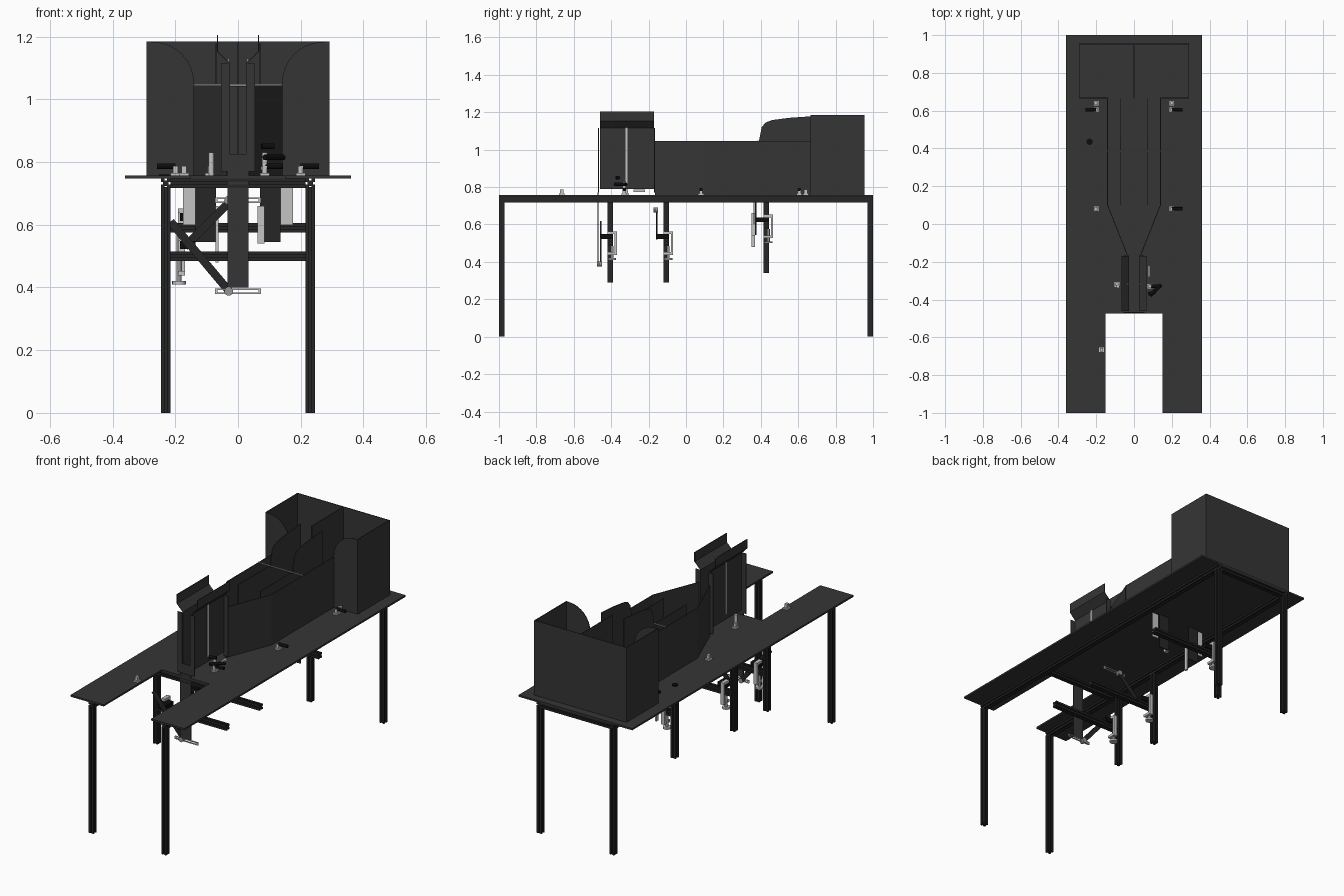
import bpy, bmesh, math
from mathutils import Vector

if "Cube" in bpy.data.objects:
    bpy.data.objects.remove(bpy.data.objects["Cube"])


def material(name, v):
    m = bpy.data.materials.new(name)
    m.use_nodes = True
    c = (v, v, v, 1)
    m.diffuse_color = c
    m.node_tree.nodes["Principled BSDF"].inputs["Base Color"].default_value = c
    return m


SHEET = material("charcoal sheet", 0.036)
FRAME = material("dark anodised frame", 0.019)
STEEL = material("light steel", 0.55)
GREY = material("mid grey steel", 0.3)
BLACK = material("black grip", 0.004)

TOP = 0.757          # table surface
T = 0.004            # sheet thickness


def prism(name, pts, axis, a, b, mat):
    """Polygon in the plane across the axis, extruded from a to b."""
    place = {"x": lambda p: (a, p[0], p[1]),
             "y": lambda p: (p[0], a, p[1]),
             "z": lambda p: (p[0], p[1], a)}[axis]
    bm = bmesh.new()
    face = bm.faces.new([bm.verts.new(place(p)) for p in pts])
    ext = bmesh.ops.extrude_face_region(bm, geom=[face])
    move = Vector([b - a if axis == k else 0 for k in "xyz"])
    bmesh.ops.translate(bm, vec=move,
                        verts=[g for g in ext["geom"] if isinstance(g, bmesh.types.BMVert)])
    bmesh.ops.recalc_face_normals(bm, faces=bm.faces)
    me = bpy.data.meshes.new(name)
    bm.to_mesh(me)
    bm.free()
    me.materials.append(mat)
    ob = bpy.data.objects.new(name, me)
    bpy.context.collection.objects.link(ob)
    return ob


def box(name, x, y, z, mat):
    return prism(name, [(x[0], y[0]), (x[1], y[0]), (x[1], y[1]), (x[0], y[1])],
                 "z", z[0], z[1], mat)


def block(name, c, s, mat):
    return box(name, *[(c[i] - s[i] / 2, c[i] + s[i] / 2) for i in range(3)], mat)


def rod(name, p, q, r, mat):
    p, q = Vector(p), Vector(q)
    d = q - p
    bpy.ops.mesh.primitive_cylinder_add(vertices=16, radius=r, depth=d.length,
                                        location=(p + q) / 2,
                                        rotation=d.to_track_quat("Z", "Y").to_euler())
    ob = bpy.context.object
    ob.name = name
    ob.data.materials.append(mat)
    bpy.ops.object.shade_smooth_by_angle()


def strip(p, q, w):
    """Four corners of a bar of width w between two 2D points."""
    p, q = Vector(p), Vector(q)
    d = (q - p).normalized() * w / 2
    n = Vector((-d.y, d.x))
    return [p + n, p - n, q - n, q + n]


def beam(name, axis, u, v, a, b):
    """Slotted square extrusion centred on (u, v)."""
    h, s, d = 0.015, 0.004, 0.006
    side = [(h, -h), (h, -s), (h - d, -s), (h - d, s), (h, s)]
    pts = []
    for k in range(4):
        c, n = round(math.cos(k * math.pi / 2)), round(math.sin(k * math.pi / 2))
        pts += [(u + x * c - y * n, v + x * n + y * c) for x, y in side]
    return prism(name, pts, axis, a, b, FRAME)


# Table top with the front notch
prism("table_top", [(-.36, -1), (-.15, -1), (-.15, -.475), (.15, -.475), (.15, -1),
                    (.36, -1), (.36, 1), (-.36, 1)], "z", .747, TOP, SHEET)

# Frame: legs, rails, short posts and cross arms
for s, side in ((1, "left"), (-1, "right")):
    beam(side + "_rail", "y", s * .23, .733, -1, 1)
    for y, end in ((-.985, "front"), (.985, "back")):
        beam(f"{end}_{side}_leg", "z", s * .23, y, 0, .72)
for y in (-.46, .985):
    beam("cross_rail", "x", y, .733, -.215, .215)
stations = [(-.405, .29, .5), (-.105, .29, .5), (.43, .34, .59)]
for y, low, z in stations:
    beam("short_post", "z", -.23, y, low, .72)
    beam("cross_arm", "x", y, z, -.215, .22)

# Rear hopper, open at the top, with rounded inner front panels
box("hopper_back", (-.29, .29), (.955 - T, .955), (TOP, 1.185), SHEET)
box("hopper_divider", (-T / 2, T / 2), (.665, .952), (TOP, 1.184), SHEET)
for s in (1, -1):
    box("hopper_side", (s * .29 - T / 2, s * .29 + T / 2), (.665, .955), (TOP, 1.185), SHEET)
    curve = [(s * (.27 - .13 * math.sin(t)), 1.05 + .133 * math.cos(t))
             for t in [k * math.pi / 16 for k in range(9)]]
    prism("hopper_front", [(s * .14, TOP), (s * .29, TOP), (s * .29, 1.185)] + curve,
          "y", .665, .665 + T, SHEET)

# Channel: outer walls, inner dividers and the funnel
for s in (1, -1):
    box("channel_wall", (s * .14 - T / 2, s * .14 + T / 2), (.1, .665), (TOP, 1.045), SHEET)
    prism("channel_divider",
          [(.1, TOP), (.665, TOP), (.665, 1.178), (.55, 1.17), (.46, 1.158), (.425, 1.145),
           (.405, 1.12), (.39, 1.045), (.1, 1.045)],
          "x", s * .07 - T / 2, s * .07 + T / 2, SHEET)
    prism("funnel_wall", strip((s * .14, .1), (s * .035, -.165), T), "z", TOP, 1.045, SHEET)
rod("channel_rod", (-.14, .385, 1.045), (.14, .385, 1.045), .004, GREY)

# Front chute: folded side sheets with end flanges and a pale slot strip
for s in (1, -1):
    prof = [(.03, .79), (.03, 1.115), (.067, 1.153), (.067, 1.205)]
    fold = [(s * x, z) for x, z in prof] + [(s * (x - T), z) for x, z in reversed(prof)]
    prism("chute_side", fold, "y", -.46, -.17, SHEET)
    for y in (-.47, -.17):
        box("chute_flange", sorted((s * .026, s * .055)), (y, y + T), (.77, 1.115), SHEET)
    block("chute_slot", (s * .031, -.318, .975), (.006, .01, .31), STEEL)
box("chute_lip", (-.055, .055), (-.47, -.466), (.77, .825), SHEET)

# Sliding plates hanging below the table
box("front_slide", (-.034, .034), (-.474, -.468), (.4, .77), SHEET)
for s in (1, -1):
    box("rear_slide", sorted((s * .07, s * .135)), (.37, .376), (.545, .747), FRAME)
    box("rear_guide", sorted((s * .135, s * .175)), (.36, .366), (.6, .747), STEEL)
box("guide_post", (.062, .085), (.35, .37), (.54, .66), STEEL)
box("guide_post", (-.072, -.062), (.35, .37), (.48, .66), STEEL)

# Swing links and their slotted end bars
for y, p, q, z in ((-.46, (-.215, .61), (-.03, .39), .388),
                   (-.16, (-.17, .53), (-.03, .67), .678)):
    prism("swing_link", strip(p, q, .026), "y", y, y + .008, FRAME)
    for dz in (-.006, .006):
        block("slot_bar", (0, y - .005, z + dz), (.145, .006, .005), STEEL)
    for x in (-.07, .07):
        block("slot_bar_end", (x, y - .005, z), (.008, .006, .016), STEEL)
    rod("link_knob", (q[0], y - .015, z), (q[0], y + .01, z), .014, GREY)
    rod("link_pivot", (-.15, y, .535), (-.15, y + .05, .535), .012, BLACK)

# Screw clamps holding the arms to the posts
for y, low, z in stations:
    block("clamp_spine", (-.18, y + .03, z), (.022, .012, .125), STEEL)
    for dz in (-.055, .055):
        block("clamp_jaw", (-.18, y + .008, z + dz), (.022, .045, .014), STEEL)
    rod("clamp_screw", (-.188, y + .01, z - .085), (-.188, y + .01, z - .015), .008, GREY)
    rod("clamp_foot", (-.188, y + .01, z - .09), (-.188, y + .01, z - .08), .022, STEEL)
    block("clamp_grip", (-.16, y - .02, z + .035), (.05, .07, .026), BLACK)

# Small hold-down clamps on the table
for x, y, grip in ((-.2, .64, 0), (-.2, .605, -1), (.2, .64, 0), (.2, .605, 1),
                   (-.2, .08, 0), (.2, .08, 1), (-.172, -.665, 0),
                   (-.09, -.32, 0), (.085, -.33, 1)):
    block("hold_down_base", (x, y, TOP + .004), (.03, .03, .008), STEEL)
    block("hold_down_body", (x, y, TOP + .018), (.016, .018, .025), STEEL)
    if grip:
        rod("hold_down_grip", (x, y, .787), (x + grip * .058, y, .787), .009, BLACK)
for s in (1, -1):
    rod("tall_plunger", (s * .085, -.33, TOP), (s * .085, -.33, .83), .009, STEEL)
for a, b in (((.075, -.37, .85), (.115, -.36, .85)), ((.085, -.38, .815), (.145, -.32, .815))):
    rod("plunger_grip", a, b, .009, BLACK)
block("plunger_bar", (.08, -.25, .78), (.012, .06, .012), STEEL)
rod("table_socket", (-.235, .435, .75), (-.235, .435, TOP + .004), .017, BLACK)
